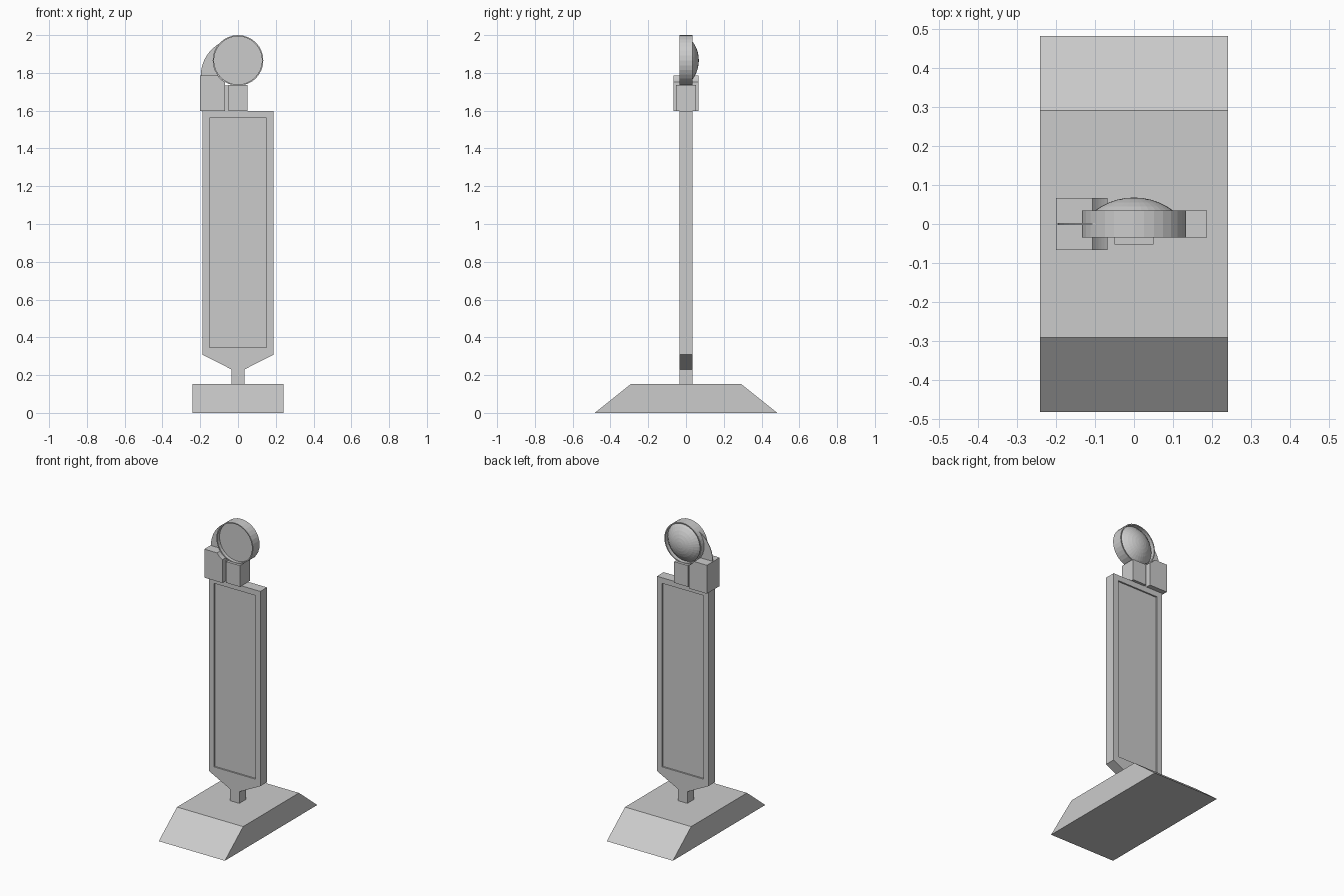
import bpy, bmesh
from math import sin, cos, pi, radians, sqrt
from mathutils import Vector

if "Cube" in bpy.data.objects:
    bpy.data.objects.remove(bpy.data.objects["Cube"])

LAMP_Z, LAMP_R = 1.866, 0.134


def finish(name, bm):
    bmesh.ops.recalc_face_normals(bm, faces=bm.faces)
    mesh = bpy.data.meshes.new(name)
    bm.to_mesh(mesh)
    bm.free()
    ob = bpy.data.objects.new(name, mesh)
    bpy.context.collection.objects.link(ob)
    return ob


def prism(name, profile, axis, lo, hi):
    """Extrude a 2D profile along 'x' (profile is y,z) or 'y' (profile is x,z)."""
    bm = bmesh.new()
    place = (lambda a, b: (lo, a, b)) if axis == 'x' else (lambda a, b: (a, lo, b))
    face = bm.faces.new([bm.verts.new(place(a, b)) for a, b in profile])
    ext = bmesh.ops.extrude_face_region(bm, geom=[face])
    move = Vector((hi - lo, 0, 0) if axis == 'x' else (0, hi - lo, 0))
    bmesh.ops.translate(bm, vec=move, verts=[v for v in ext['geom'] if isinstance(v, bmesh.types.BMVert)])
    return finish(name, bm)


def rect(x0, x1, z0, z1):
    return [(x0, z0), (x1, z0), (x1, z1), (x0, z1)]


def mirrored(half):
    return half + [(-x, z) for x, z in reversed(half)]


def cut(target, cutter):
    mod = target.modifiers.new("cut", 'BOOLEAN')
    mod.operation, mod.solver, mod.object = 'DIFFERENCE', 'EXACT', cutter
    bpy.context.view_layer.objects.active = target
    bpy.ops.object.modifier_apply(modifier=mod.name)
    bpy.data.objects.remove(cutter)


# Weighted foot with sloped front and back
prism("base", mirrored([(0.483, 0), (0.292, 0.153)]), 'x', -0.242, 0.242)

# Board with tapered lower end and stem, recessed on both faces
board = prism("board", mirrored([(0.034, 0.15), (0.034, 0.23), (0.188, 0.308), (0.188, 1.597)]),
              'y', -0.035, 0.035)
for y0, y1 in ((-0.1, -0.025), (0.025, 0.1)):
    cut(board, prism("recess_cutter", rect(-0.152, 0.152, 0.345, 1.56), 'y', y0, y1))

# Lamp neck and the link to the battery box
prism("lamp_neck", rect(-0.05, 0.05, 1.597, 1.737), 'y', -0.052, 0.052)
prism("neck_link", rect(-0.075, -0.04, 1.597, 1.733), 'y', -0.03, 0.03)

# Battery box, its upper corner hollowed to follow the lamp
x0, x1 = -0.107, -0.068
hollow = []
for i in range(6):
    x = x1 + (x0 - x1) * i / 5
    hollow.append((x, LAMP_Z - sqrt(LAMP_R ** 2 - x * x)))
prism("battery_box", [(-0.2, 1.597), (x1, 1.597)] + hollow + [(-0.2, hollow[-1][1])], 'y', -0.067, 0.067)

# Thin curved bracket plate between box and lamp
arc = [(0.197 * cos(radians(a)), 1.785 + 0.197 * sin(radians(a))) for a in range(108, 181, 8)]
prism("lamp_bracket", arc + [(-0.197, 1.78), (-0.1, 1.78), (-0.1, 1.85)], 'y', -0.002, 0.002)

# Round lamp: flat recessed front, raised rim, domed lens behind
section = [(0, -0.012), (0.127, -0.012), (0.127, -0.035), (LAMP_R, -0.035),
           (LAMP_R, 0.035), (0.127, 0.035)]
R = 0.168
for i in range(7):
    r = 0.127 * (1 - i / 6)
    section.append((r, 0.068 - R + sqrt(R * R - r * r)))
bm = bmesh.new()
vs = [bm.verts.new((0, y, LAMP_Z + r)) for r, y in section]
es = [bm.edges.new(p) for p in zip(vs, vs[1:])]
bmesh.ops.spin(bm, geom=vs + es, cent=(0, 0, LAMP_Z), axis=(0, 1, 0), angle=2 * pi, steps=32)
bmesh.ops.remove_doubles(bm, verts=bm.verts, dist=1e-5)
finish("lamp", bm)
